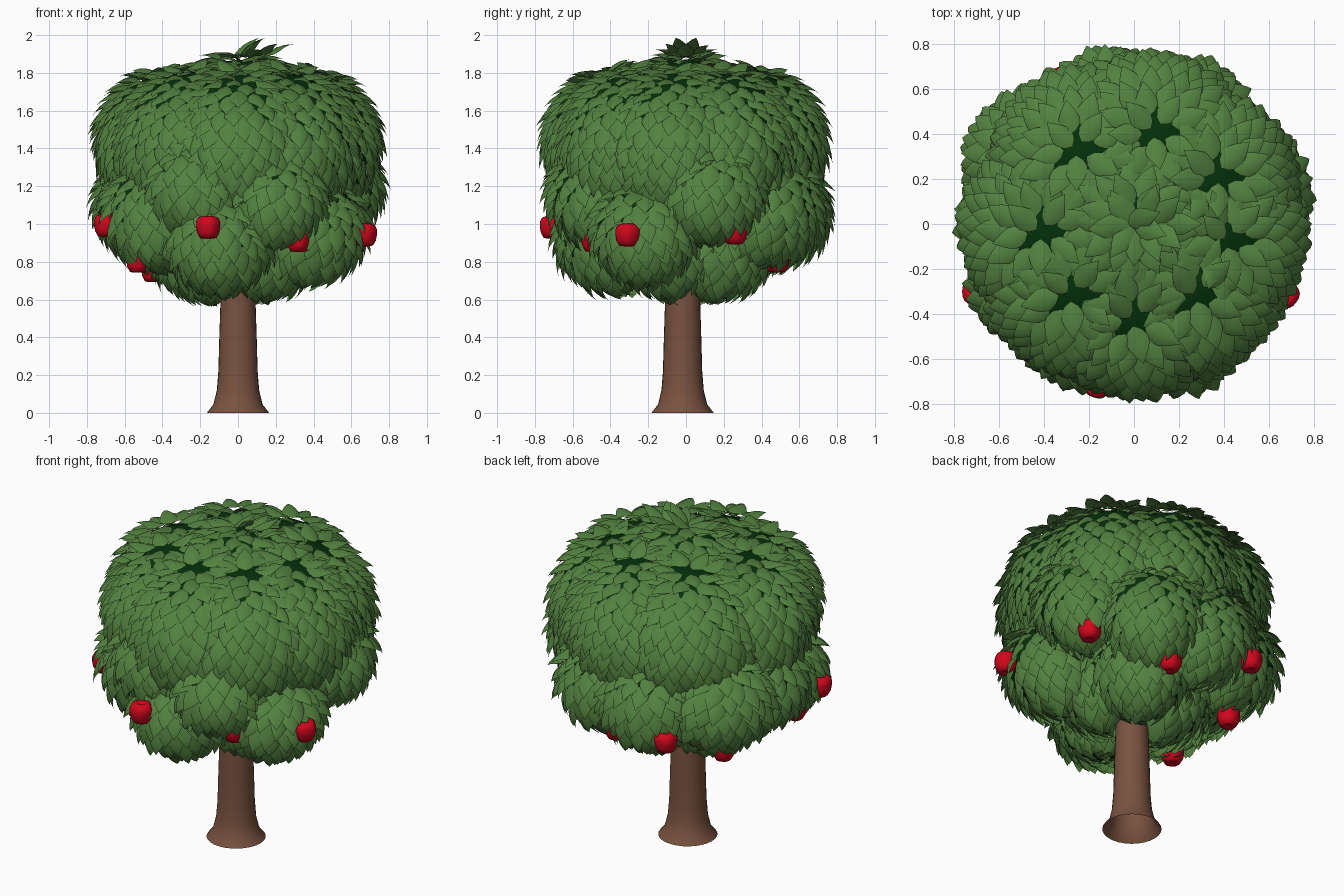
import bpy, bmesh, math, random
from mathutils import Vector, Matrix

random.seed(4)
cube = bpy.data.objects.get("Cube")
if cube:
    bpy.data.objects.remove(cube, do_unlink=True)


def material(name, rgb):
    m = bpy.data.materials.new(name)
    m.use_nodes = True
    m.diffuse_color = (*rgb, 1)
    m.node_tree.nodes["Principled BSDF"].inputs["Base Color"].default_value = (*rgb, 1)
    return m


LEAF = material("leaf green", (0.085, 0.22, 0.05))
CORE = material("deep green", (0.001, 0.03, 0.003))
BARK = material("bark brown", (0.19, 0.085, 0.05))
RED = material("apple red", (0.64, 0.002, 0.012))


def finish(name, bm, mat, angle=60):
    mesh = bpy.data.meshes.new(name)
    bm.to_mesh(mesh)
    bm.free()
    mesh.materials.append(mat)
    ob = bpy.data.objects.new(name, mesh)
    bpy.context.collection.objects.link(ob)
    bpy.ops.object.select_all(action="DESELECT")
    ob.select_set(True)
    bpy.context.view_layer.objects.active = ob
    bpy.ops.object.shade_smooth_by_angle(angle=math.radians(angle))


def lathe(bm, profile, sides, centre, ribs=0.0):
    """Turn a (radius, height) profile around z; zero radius closes to a point."""
    rings = []
    for r, z in profile:
        if r == 0:
            rings.append([bm.verts.new(centre + Vector((0, 0, z)))] * sides)
            continue
        ring = []
        for i in range(sides):
            a = math.tau * i / sides
            k = r * (1 + ribs * math.cos(5 * a))
            ring.append(bm.verts.new(centre + Vector((k * math.cos(a), k * math.sin(a), z))))
        rings.append(ring)
    for lo, hi in zip(rings, rings[1:]):
        for i in range(sides):
            j = (i + 1) % sides
            bm.faces.new(list(dict.fromkeys((lo[i], lo[j], hi[j], hi[i]))))


# Outline of one leaf: (distance along, half width)
OUTLINE = [(0.12, 0.6), (0.3, 0.96), (0.48, 0.97), (0.68, 0.68), (0.86, 0.3)]


def add_leaf(bm, base, direction, normal, length, width):
    """Pointed leaf with a raised midrib and a gentle arch."""
    d = direction.normalized()
    s = d.cross(normal).normalized()
    n = s.cross(d).normalized()

    def point(t, side):
        lift = 0.10 * length * math.sin(math.pi * t) - 0.28 * width * side * side
        return bm.verts.new(base + d * t * length + s * side * width / 2 + n * lift)

    start, tip = point(0, 0), point(1, 0)
    rows = [[point(t, -w), point(t, 0), point(t, w)] for t, w in OUTLINE]
    for k in (0, 1):
        bm.faces.new((start, rows[0][k], rows[0][k + 1]))
        bm.faces.new((rows[-1][k + 1], rows[-1][k], tip))
        for a, b in zip(rows, rows[1:]):
            bm.faces.new((a[k], b[k], b[k + 1], a[k + 1]))


# Foliage clumps: x, y, z, radius
clumps = [(0, 0, 1.54, 0.36)]
for deg in (270, 350, 30, 78, 128, 185, 228, 312):
    a = math.radians(deg)
    clumps.append((0.345 * math.cos(a), 0.345 * math.sin(a), 1.43, 0.40))
clumps += [
    (0.20, -0.47, 1.16, 0.25), (-0.22, -0.43, 1.23, 0.27), (-0.10, -0.40, 0.94, 0.28),
    (-0.42, -0.24, 1.06, 0.28), (0.40, -0.22, 0.98, 0.27), (0.48, 0.14, 1.20, 0.27),
    (0.22, 0.43, 1.09, 0.28), (-0.10, 0.47, 1.07, 0.28), (-0.43, 0.28, 1.09, 0.29),
    (-0.47, 0.0, 1.10, 0.28), (-0.17, 0.03, 0.92, 0.30), (0.17, -0.10, 0.92, 0.28),
    (0.10, 0.18, 0.93, 0.30),
]
clumps = [(Vector(c[:3]), c[3]) for c in clumps]

GOLDEN = math.pi * (3 - math.sqrt(5))
for index, (centre, radius) in enumerate(clumps, 1):
    # Growth axis leans outwards so the leaves fan from the crown of each clump
    axis = Vector((centre.x * 0.6, centre.y * 0.6, 1)).normalized()
    turn = Vector((0, 0, 1)).rotation_difference(axis)
    others = [c for c in clumps if c[0] is not centre]
    bm = bmesh.new()
    count = int(4 * math.pi * radius ** 2 / 0.0056)
    for i in range(1, count):
        h = 1 - 2 * (i + 0.5) / count
        flat = math.sqrt(1 - h * h)
        n = turn @ Vector((flat * math.cos(i * GOLDEN), flat * math.sin(i * GOLDEN), h))
        base = centre + n * radius * 0.96
        if any((base - c).length < r * 0.92 for c, r in others):
            continue
        if math.hypot(base.x, base.y) < 0.10 and base.z < 1.2:
            continue
        down = (n * n.dot(axis) - axis).normalized()
        down = Matrix.Rotation(random.uniform(-0.2, 0.2), 3, n) @ down
        tilt = random.uniform(0.2, 0.38)
        size = random.uniform(0.92, 1.1)
        add_leaf(bm, base - down * 0.035, down + n * tilt, n, 0.162 * size, 0.1 * size)
    finish(f"leaf_clump_{index}", bm, LEAF)

    # Dark inside of the clump
    bm = bmesh.new()
    bmesh.ops.create_icosphere(bm, subdivisions=3, radius=radius * 0.92,
                               matrix=Matrix.Translation(centre))
    finish(f"clump_core_{index}", bm, CORE)

# Loose sprig at the crown
bm = bmesh.new()
for deg, rise, reach in ((-70, 0.2, 0.05), (-40, 0.4, 0.08), (-20, 0.65, 0.0), (0, 0.4, 0.13),
                         (20, 0.65, -0.03), (45, 0.35, 0.08), (75, 0.2, 0.05),
                         (125, 0.05, 0.0), (180, 0.05, 0.0), (235, 0.05, 0.0)):
    a = math.radians(deg)
    d = Vector((math.cos(a), math.sin(a), rise))
    add_leaf(bm, Vector((reach, 0, 1.885)), d, Vector((0, 0, 1)), 0.185, 0.10)
finish("crown_sprig", bm, LEAF)

# Flared trunk
bm = bmesh.new()
lathe(bm, [(0.165, 0), (0.13, 0.045), (0.112, 0.12), (0.104, 0.22), (0.099, 0.4),
           (0.09, 0.68), (0.08, 1.0)], 28, Vector((0, -0.018, 0)))
finish("trunk", bm, BARK)

# Apples hanging round the lower clumps
apple_profile = [(0, -0.045), (0.02, -0.058), (0.043, -0.054), (0.058, -0.028), (0.064, 0.005),
                 (0.064, 0.03), (0.053, 0.054), (0.030, 0.062), (0.012, 0.052), (0, 0.042)]
apples = [(0.67, -0.31, 0.94), (-0.70, -0.30, 0.99), (-0.16, -0.71, 0.98), (0.32, -0.49, 0.91),
          (0.54, 0.26, 0.95), (0.14, 0.48, 0.80), (-0.31, 0.64, 0.90), (-0.53, -0.30, 0.80),
          (-0.45, 0.28, 0.75)]
for index, place in enumerate(apples, 1):
    bm = bmesh.new()
    lathe(bm, apple_profile, 20, Vector(place), 0.03)
    finish(f"apple_{index}", bm, RED)
